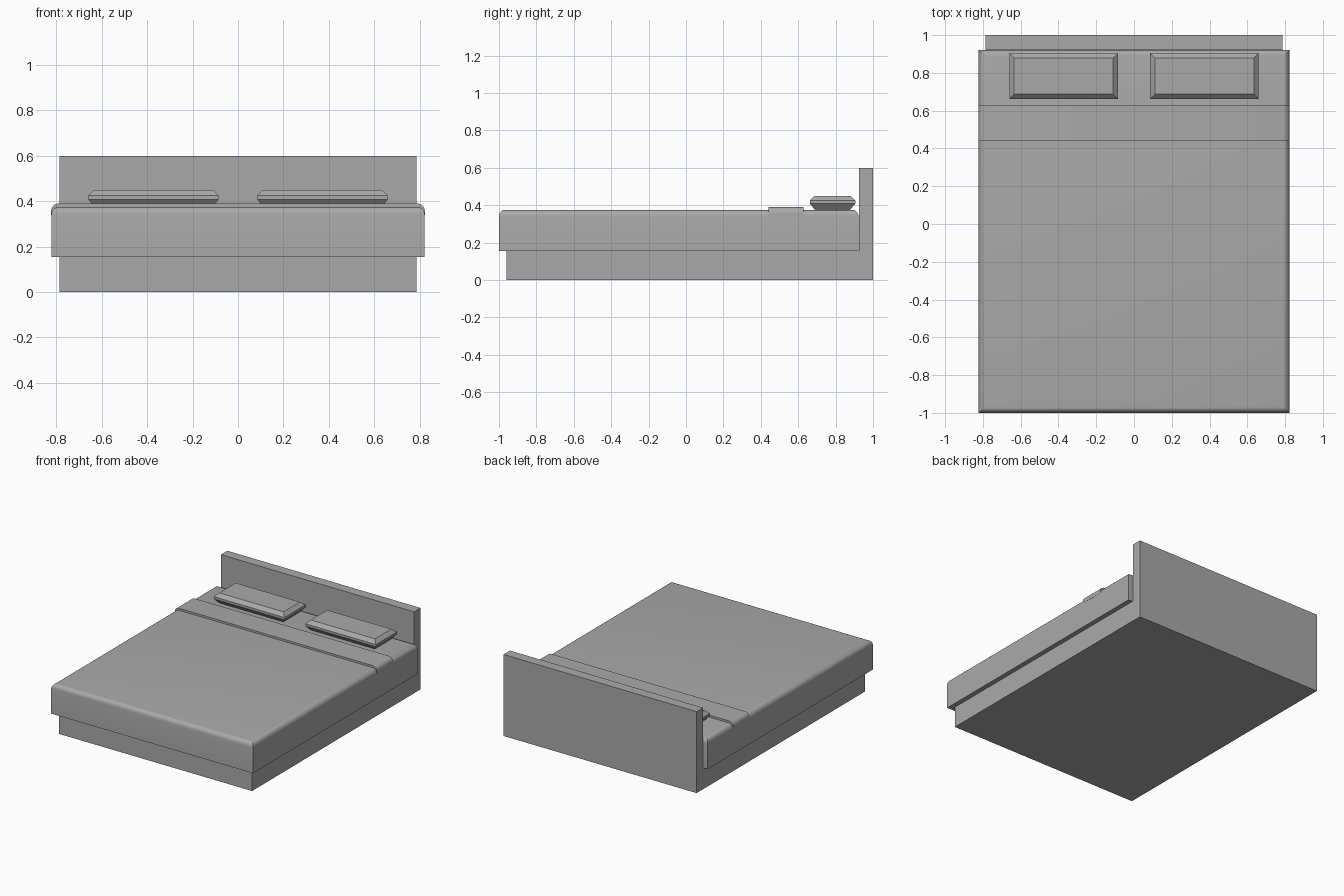
import bpy, bmesh
from math import sin, cos, pi

cube = bpy.data.objects.get("Cube")
if cube:
    bpy.data.objects.remove(cube, do_unlink=True)

grey = bpy.data.materials.new("plain_grey")
grey.use_nodes = True
COLOUR = (0.4, 0.4, 0.4, 1)
grey.diffuse_color = COLOUR
grey.node_tree.nodes["Principled BSDF"].inputs["Base Color"].default_value = COLOUR


def add_object(name, bm, smooth=False):
    bmesh.ops.recalc_face_normals(bm, faces=bm.faces)
    mesh = bpy.data.meshes.new(name)
    bm.to_mesh(mesh)
    bm.free()
    mesh.materials.append(grey)
    obj = bpy.data.objects.new(name, mesh)
    bpy.context.collection.objects.link(obj)
    if smooth:
        bpy.ops.object.select_all(action='DESELECT')
        obj.select_set(True)
        bpy.context.view_layer.objects.active = obj
        bpy.ops.object.shade_smooth_by_angle()
    return obj


def loft(bm, rings):
    """Bridge matching rings of points and cap both ends."""
    loops = [[bm.verts.new(p) for p in ring] for ring in rings]
    n = len(loops[0])
    for a, b in zip(loops, loops[1:]):
        for i in range(n):
            j = (i + 1) % n
            bm.faces.new((a[i], a[j], b[j], b[i]))
    bm.faces.new(loops[0])
    bm.faces.new(loops[-1])


def rectangle(x0, x1, y0, y1, z, inset=0):
    x0, x1, y0, y1 = x0 + inset, x1 - inset, y0 + inset, y1 - inset
    return [(x0, y0, z), (x1, y0, z), (x1, y1, z), (x0, y1, z)]


# Bed base and headboard: one L-shaped side profile
bm = bmesh.new()
profile = [(-0.96, 0), (1, 0), (1, 0.6), (0.925, 0.6), (0.925, 0.155), (-0.96, 0.155)]
loft(bm, [[(x, y, z) for y, z in profile] for x in (-0.787, 0.787)])
add_object("base_and_headboard", bm)

# Mattress with rounded top edges and mitred corners
R, STEPS = 0.033, 5
arc = [i * pi / 2 / STEPS for i in range(STEPS + 1)]
bm = bmesh.new()
rings = [rectangle(-0.822, 0.822, -1, 0.922, 0.155)]
rings += [rectangle(-0.822, 0.822, -1, 0.922, 0.375 - R + R * sin(a), R * (1 - cos(a)))
          for a in arc]
loft(bm, rings)
add_object("mattress", bm, True)

# Folded sheet band wrapping over the mattress
bm = bmesh.new()
W, H = 0.823, 0.39
half = [(W, 0.34)] + [(W - R + R * cos(a), H - R + R * sin(a)) for a in arc]
band = half + [(-x, z) for x, z in reversed(half)]
loft(bm, [[(x, y, z) for x, z in band] for y in (0.44, 0.627)])
add_object("folded_sheet", bm, True)

# Pillows: chamfered slabs, one on each side
for side, name in ((1, "left_pillow"), (-1, "right_pillow")):
    bm = bmesh.new()
    x0, x1 = sorted((side * 0.085, side * 0.66))
    loft(bm, [rectangle(x0, x1, 0.662, 0.905, z, inset)
              for z, inset in ((0.372, 0.03), (0.408, 0), (0.425, 0), (0.45, 0.026))])
    add_object(name, bm)
